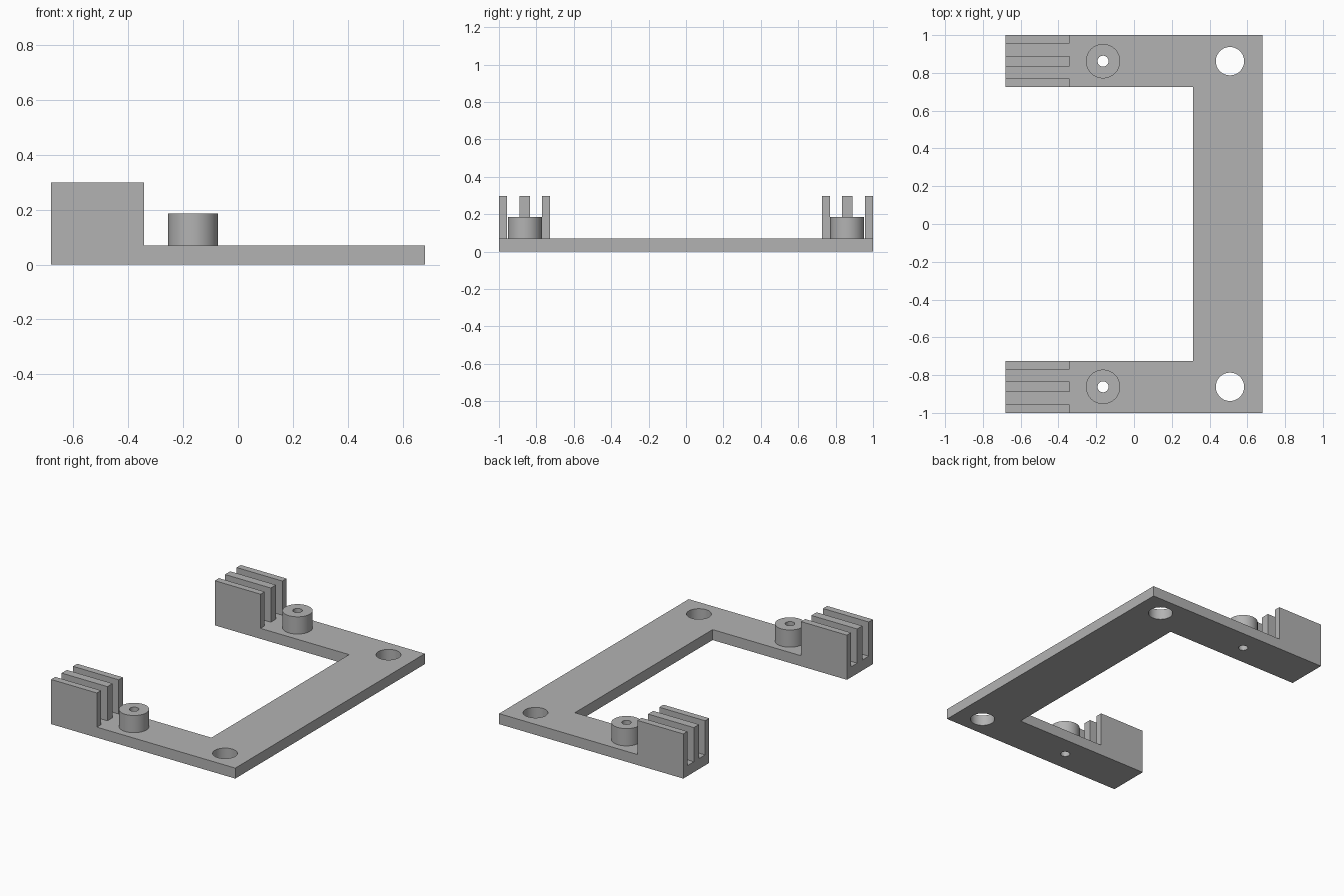
import bpy
import bmesh
from math import cos, sin, pi, radians

cube = bpy.data.objects.get("Cube")
if cube:
    bpy.data.objects.remove(cube, do_unlink=True)

GREY = (0.45, 0.45, 0.45, 1)
grey = bpy.data.materials.new("plain grey")
grey.use_nodes = True
grey.diffuse_color = GREY
grey.node_tree.nodes["Principled BSDF"].inputs["Base Color"].default_value = GREY

# Main dimensions
HALF_X, HALF_Y = 0.68, 1.0
INNER_X, INNER_Y = 0.312, 0.726
PLATE_TOP, BOSS_TOP, FIN_TOP = 0.07, 0.185, 0.298
ARM_Y = 0.862
BOSS_X, BOSS_R, SCREW_R = -0.164, 0.091, 0.029
HOLE_X, HOLE_R = 0.508, 0.075
FIN_END = -0.342


def circle(x, y, r, n=48):
    return [(x + r * cos(2 * pi * i / n), y + r * sin(2 * pi * i / n)) for i in range(n)]


def rect(x0, x1, y0, y1):
    return [(x0, y0), (x1, y0), (x1, y1), (x0, y1)]


def extrude(name, loops, z0, z1):
    """Extrude a flat outline, with any further loops as holes, from z0 to z1."""
    curve = bpy.data.curves.new(name, "CURVE")
    curve.dimensions = "2D"
    curve.fill_mode = "BOTH"
    curve.extrude = (z1 - z0) / 2
    for loop in loops:
        spline = curve.splines.new("POLY")
        spline.points.add(len(loop) - 1)
        for point, (x, y) in zip(spline.points, loop):
            point.co = (x, y, 0, 1)
        spline.use_cyclic_u = True
    temp = bpy.data.objects.new(name + " outline", curve)
    bpy.context.collection.objects.link(temp)
    bpy.context.view_layer.update()
    mesh = bpy.data.meshes.new_from_object(temp.evaluated_get(bpy.context.evaluated_depsgraph_get()))
    bpy.data.objects.remove(temp, do_unlink=True)

    # Weld the caps to the walls and stand the part at its height
    bm = bmesh.new()
    bm.from_mesh(mesh)
    bmesh.ops.remove_doubles(bm, verts=bm.verts, dist=0.0001)
    bmesh.ops.translate(bm, verts=bm.verts, vec=(0, 0, (z0 + z1) / 2))
    bmesh.ops.recalc_face_normals(bm, faces=bm.faces)
    bm.to_mesh(mesh)
    bm.free()
    mesh.materials.clear()
    mesh.materials.append(grey)
    obj = bpy.data.objects.new(name, mesh)
    bpy.context.collection.objects.link(obj)
    bpy.ops.object.select_all(action="DESELECT")
    obj.select_set(True)
    bpy.context.view_layer.objects.active = obj
    bpy.ops.object.shade_smooth_by_angle(angle=radians(30))
    return obj


# C-shaped base plate with corner holes and screw holes
outline = [(-HALF_X, -HALF_Y), (HALF_X, -HALF_Y), (HALF_X, HALF_Y), (-HALF_X, HALF_Y),
           (-HALF_X, INNER_Y), (INNER_X, INNER_Y), (INNER_X, -INNER_Y), (-HALF_X, -INNER_Y)]
holes = []
for side in (-1, 1):
    holes.append(circle(HOLE_X, side * ARM_Y, HOLE_R))
    holes.append(circle(BOSS_X, side * ARM_Y, SCREW_R))
extrude("base_plate", [outline] + holes, 0, PLATE_TOP)

# Screw bosses and the three upright fins on each arm
fins = {"inner": (INNER_Y, 0.77), "middle": (0.834, 0.889), "outer": (0.956, HALF_Y)}
for label, side in (("front", -1), ("back", 1)):
    y = side * ARM_Y
    extrude(label + "_boss", [circle(BOSS_X, y, BOSS_R), circle(BOSS_X, y, SCREW_R)],
            PLATE_TOP, BOSS_TOP)
    for place, (near, far) in fins.items():
        y0, y1 = sorted((side * near, side * far))
        extrude(f"{label}_{place}_fin", [rect(-HALF_X, FIN_END, y0, y1)], PLATE_TOP, FIN_TOP)
